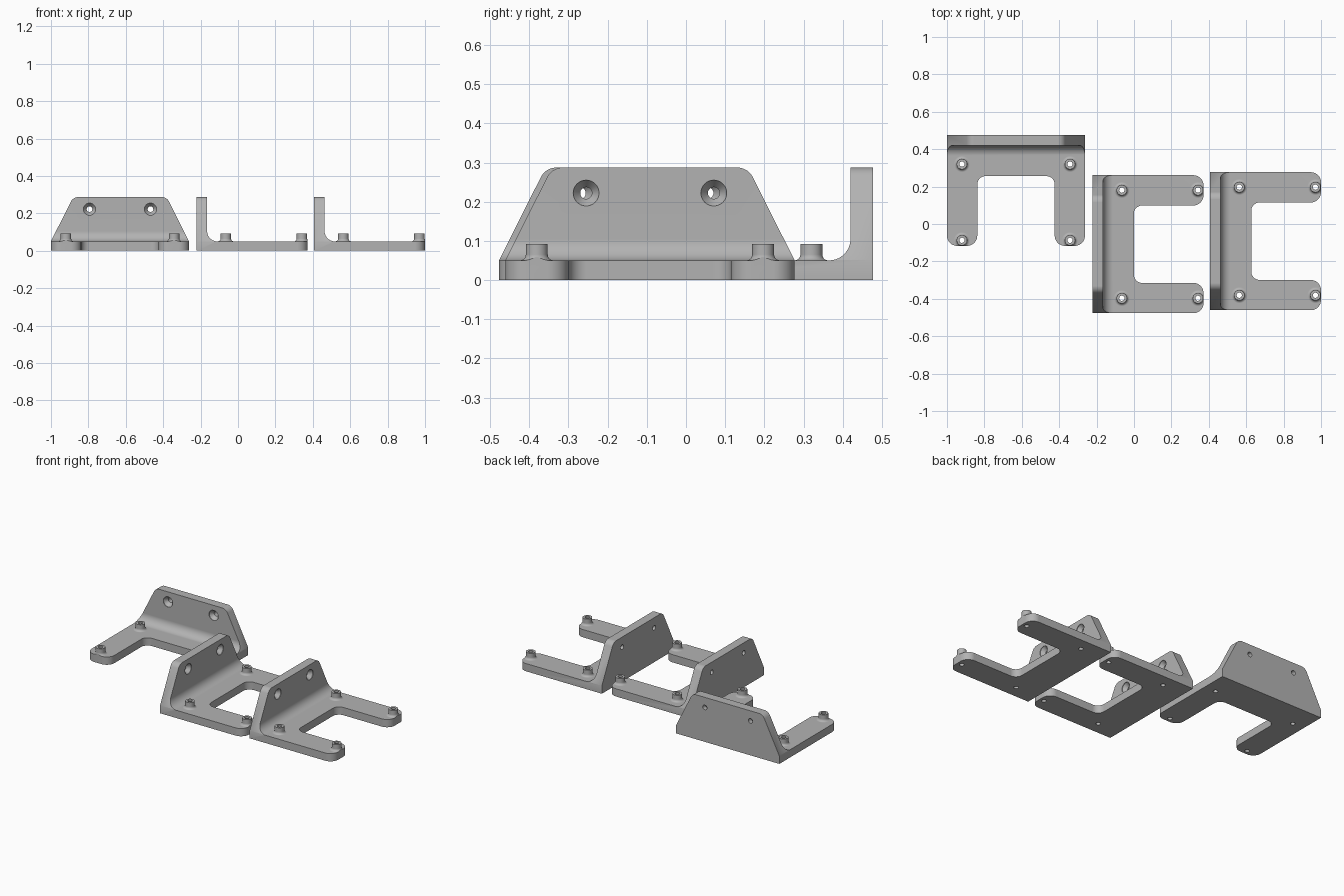
import bpy, bmesh, math
from mathutils import Vector, Matrix

if "Cube" in bpy.data.objects:
    bpy.data.objects.remove(bpy.data.objects["Cube"])

# Bracket dimensions: u = depth from the back of the wall, v = across, z = up
DEPTH, HALF, BASE, HEIGHT, WALL = 0.594, 0.369, 0.05, 0.287, 0.057
PEGS = [(u, v) for u in (0.157, 0.564) for v in (-0.289, 0.289)]

grey = bpy.data.materials.new("light grey")
grey.diffuse_color = (0.45, 0.45, 0.45, 1)
grey.use_nodes = True
grey.node_tree.nodes["Principled BSDF"].inputs["Base Color"].default_value = grey.diffuse_color


def rounded(corners, steps=10):
    """Outline from (a, b, radius) corners, each rounded with an arc."""
    out = []
    for i, (a, b, r) in enumerate(corners):
        p = Vector((a, b))
        if r == 0:
            out.append(p)
            continue
        d0 = (Vector(corners[i - 1][:2]) - p).normalized()
        d1 = (Vector(corners[(i + 1) % len(corners)][:2]) - p).normalized()
        half = d0.angle(d1) / 2
        centre = p + (d0 + d1).normalized() * (r / math.sin(half))
        s = p + d0 * (r / math.tan(half)) - centre
        e = p + d1 * (r / math.tan(half)) - centre
        sweep = s.angle_signed(e)
        for k in range(steps + 1):
            t = -sweep * k / steps
            c, n = math.cos(t), math.sin(t)
            out.append(centre + Vector((s.x * c - s.y * n, s.x * n + s.y * c)))
    return out


def finish(bm, name):
    bmesh.ops.recalc_face_normals(bm, faces=bm.faces)
    mesh = bpy.data.meshes.new(name)
    bm.to_mesh(mesh)
    bm.free()
    ob = bpy.data.objects.new(name, mesh)
    bpy.context.collection.objects.link(ob)
    return ob


def prism(name, outline, place, lo, hi):
    """Extrude an outline between lo and hi; place(a, b, h) gives the position."""
    bm = bmesh.new()
    rings = [[bm.verts.new(place(p.x, p.y, h)) for p in outline] for h in (lo, hi)]
    n = len(outline)
    for i in range(n):
        j = (i + 1) % n
        bm.faces.new((rings[0][i], rings[0][j], rings[1][j], rings[1][i]))
    bm.faces.new(rings[0])
    bm.faces.new(rings[1])
    return finish(bm, name)


def lathes(name, profile, matrices, sides=32):
    """Turn an (r, h) profile into closed solids, one for each matrix."""
    bm = bmesh.new()
    for m in matrices:
        rings = [[bm.verts.new(m @ Vector((r * math.cos(2 * math.pi * k / sides),
                                           r * math.sin(2 * math.pi * k / sides), h)))
                  for k in range(sides)] for r, h in profile]
        for lo, hi in zip(rings, rings[1:]):
            for k in range(sides):
                j = (k + 1) % sides
                bm.faces.new((lo[k], lo[j], hi[j], hi[k]))
        bm.faces.new(rings[0])
        bm.faces.new(rings[-1])
    return finish(bm, name)


# L-shaped section with an inside fillet
body = prism("bracket_body", rounded([
    (0, 0, 0), (0.8, 0, 0), (0.8, BASE, 0), (WALL, BASE, 0.055),
    (WALL, HEIGHT, 0), (0, HEIGHT, 0)]), lambda a, b, h: (a, h, b), -0.6, 0.6)

# Standoff pegs with flared feet
peg_matrices = [Matrix.Translation((u, v, 0)) for u, v in PEGS]
flare = [(0.043 - 0.015 * math.sin(t), 0.065 - 0.015 * math.cos(t))
         for t in (math.pi / 2 * k / 5 for k in range(6))]
pegs = lathes("pegs", [(0.043, 0.02)] + flare + [(0.028, 0.092)], peg_matrices)

# Sloped wall outline, seen from the front
slope = (HALF - 0.25) / (HEIGHT - BASE)
wide = HALF + 0.0003 + slope * (BASE + 0.1)
top = HALF + 0.0003 - slope * (HEIGHT - BASE)
trapezoid = prism("wall_outline", rounded([
    (-wide, -0.1, 0), (wide, -0.1, 0), (top, HEIGHT + 0.0002, 0.045),
    (-top, HEIGHT + 0.0002, 0.045)]), lambda a, b, h: (h, a, b), -0.2, 0.9)

# U-shaped plan with rounded legs
INNER = 0.207
plan = prism("plan_outline", rounded([
    (-0.1, -HALF, 0), (DEPTH, -HALF, 0.055), (DEPTH, -INNER, 0.055),
    (0.221, -INNER, 0.045), (0.221, INNER, 0.045), (DEPTH, INNER, 0.055),
    (DEPTH, HALF, 0.055), (-0.1, HALF, 0)]), lambda a, b, h: (a, b, h), -0.2, 0.5)

# Peg holes and countersunk wall holes
peg_holes = lathes("peg_holes", [(0.014, -0.05), (0.014, 0.15)], peg_matrices)
wall_holes = lathes("wall_holes", [
    (0.015, -0.05), (0.015, 0.03), (0.033, WALL - 0.003), (0.033, 0.1)],
    [Matrix.Translation((0, v, 0.222)) @ Matrix.Rotation(math.pi / 2, 4, 'Y')
     for v in (-0.163, 0.163)])

# Combine into one bracket
helpers = [(pegs, 'UNION'), (trapezoid, 'INTERSECT'), (plan, 'INTERSECT'),
           (peg_holes, 'DIFFERENCE'), (wall_holes, 'DIFFERENCE')]
for helper, operation in helpers:
    mod = body.modifiers.new(helper.name, 'BOOLEAN')
    mod.object, mod.operation, mod.solver = helper, operation, 'EXACT'
    helper.hide_render = True
bpy.context.view_layer.update()
depsgraph = bpy.context.evaluated_depsgraph_get()
bracket = bpy.data.meshes.new_from_object(body.evaluated_get(depsgraph))
for ob in [body] + [h for h, _ in helpers]:
    bpy.data.objects.remove(ob)
bracket.materials.clear()
bracket.materials.append(grey)
bracket.shade_smooth()
bracket.set_sharp_from_angle(angle=math.radians(30))

# Three copies: one facing forward, two facing right
for name, x, y, turn in [("left_bracket", -0.631, 0.477, -90),
                         ("middle_bracket", -0.222, -0.108, 0),
                         ("right_bracket", 0.406, -0.092, 0)]:
    ob = bpy.data.objects.new(name, bracket)
    bpy.context.collection.objects.link(ob)
    ob.location = (x, y, 0)
    ob.rotation_euler.z = math.radians(turn)
    ob.modifiers.new("even_shading", 'WEIGHTED_NORMAL').keep_sharp = True
